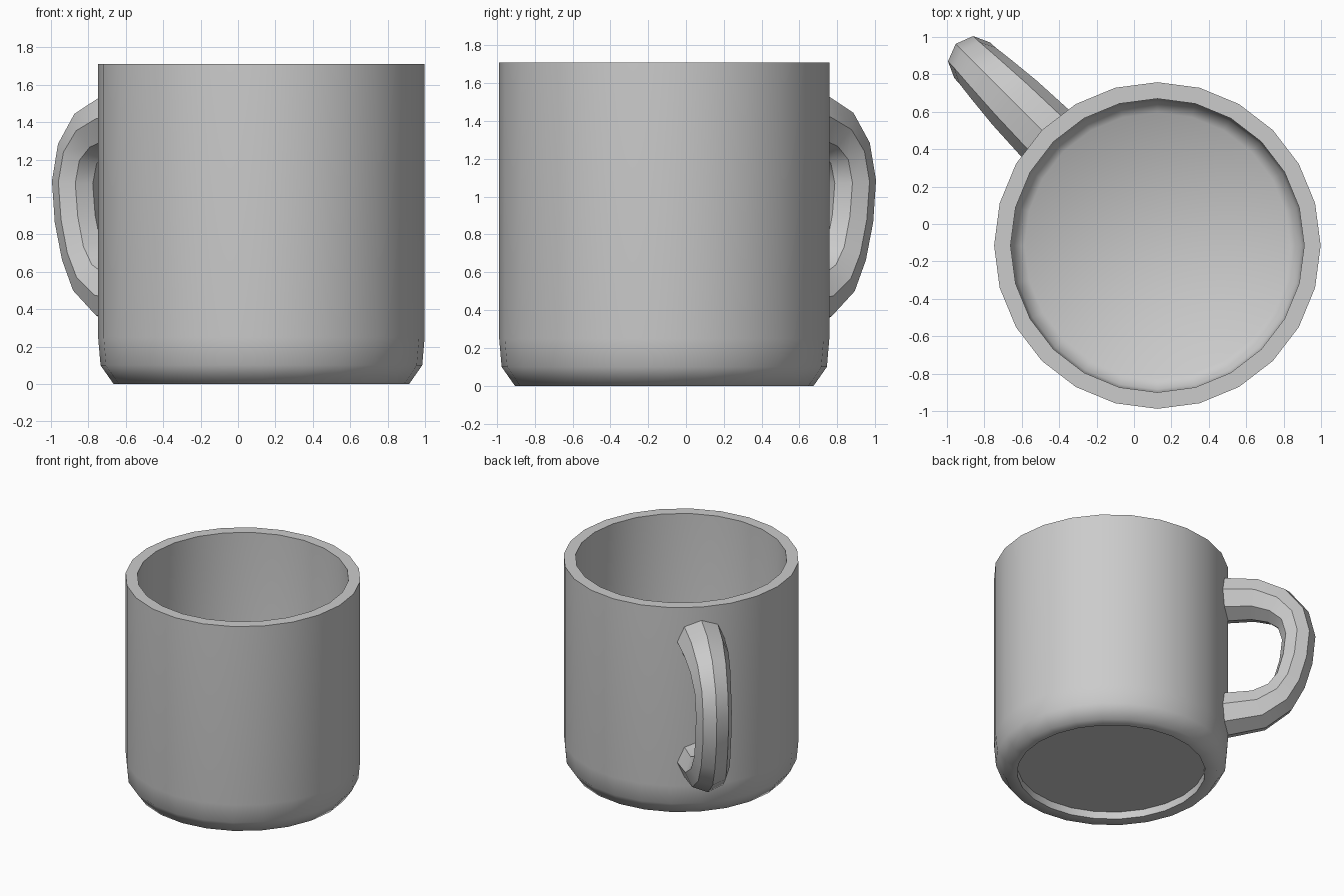
import bpy, bmesh
from math import sin, cos, pi, radians
from mathutils import Vector

if "Cube" in bpy.data.objects:
    bpy.data.objects.remove(bpy.data.objects["Cube"])

CENTRE = Vector((0.125, -0.115, 0))


def build(name, rings, smooth_deg):
    """Skin a list of closed rings of points and cap both ends."""
    bm = bmesh.new()
    loops = [[bm.verts.new(p) for p in ring] for ring in rings]
    n = len(loops[0])
    for a, b in zip(loops, loops[1:]):
        for i in range(n):
            j = (i + 1) % n
            bm.faces.new((a[i], a[j], b[j], b[i]))
    bm.faces.new(loops[0])
    bm.faces.new(loops[-1])
    bmesh.ops.recalc_face_normals(bm, faces=bm.faces)
    mesh = bpy.data.meshes.new(name)
    bm.to_mesh(mesh)
    bm.free()
    obj = bpy.data.objects.new(name, mesh)
    bpy.context.collection.objects.link(obj)
    bpy.ops.object.select_all(action='DESELECT')
    obj.select_set(True)
    bpy.context.view_layer.objects.active = obj
    bpy.ops.object.shade_smooth_by_angle(angle=radians(smooth_deg))
    return obj


# Cup body: 24-sided lathe from the recessed base, up the outside, down the inside
profile = [(0.70, 0.06), (0.70, 0), (0.79, 0), (0.86, 0.10), (0.873, 0.25),
           (0.873, 1.71), (0.785, 1.71), (0.785, 0.27), (0.77, 0.17), (0.71, 0.12)]
SIDES = 24
build("cup_body",
      [[CENTRE + Vector((r * cos(2 * pi * i / SIDES), r * sin(2 * pi * i / SIDES), z))
        for i in range(SIDES)] for r, z in profile], 60)

# Handle: octagonal section swept along a D-shaped path, thinner at the grip
# (distance from cup axis, height, half thickness, half width)
path = [(0.82, 1.43, 0.175, 0.18), (1.08, 1.42, 0.165, 0.167), (1.25, 1.355, 0.15, 0.15),
        (1.36, 1.24, 0.13, 0.137), (1.40, 1.08, 0.125, 0.135), (1.38, 0.88, 0.125, 0.135),
        (1.33, 0.70, 0.125, 0.137), (1.25, 0.57, 0.14, 0.147), (1.10, 0.475, 0.16, 0.163),
        (0.82, 0.44, 0.175, 0.18)]
out = Vector((-1, 1, 0)).normalized()
side = Vector((1, 1, 0)).normalized()
up = Vector((0, 0, 1))
points = [CENTRE + out * r + up * z for r, z, a, w in path]
rings = []
for k, (r, z, a, w) in enumerate(path):
    if k in (0, len(path) - 1):
        normal = up if k == 0 else -up
    else:
        d_in = (points[k] - points[k - 1]).normalized()
        d_out = (points[k + 1] - points[k]).normalized()
        normal = side.cross(d_in + d_out).normalized()
        if normal.dot(points[k] - (CENTRE + out * 0.9 + up * 0.94)) < 0:
            normal = -normal
    rings.append([points[k] + normal * a * cos(i * pi / 4) + side * w * sin(i * pi / 4)
                  for i in range(8)])
build("handle", rings, 40)
